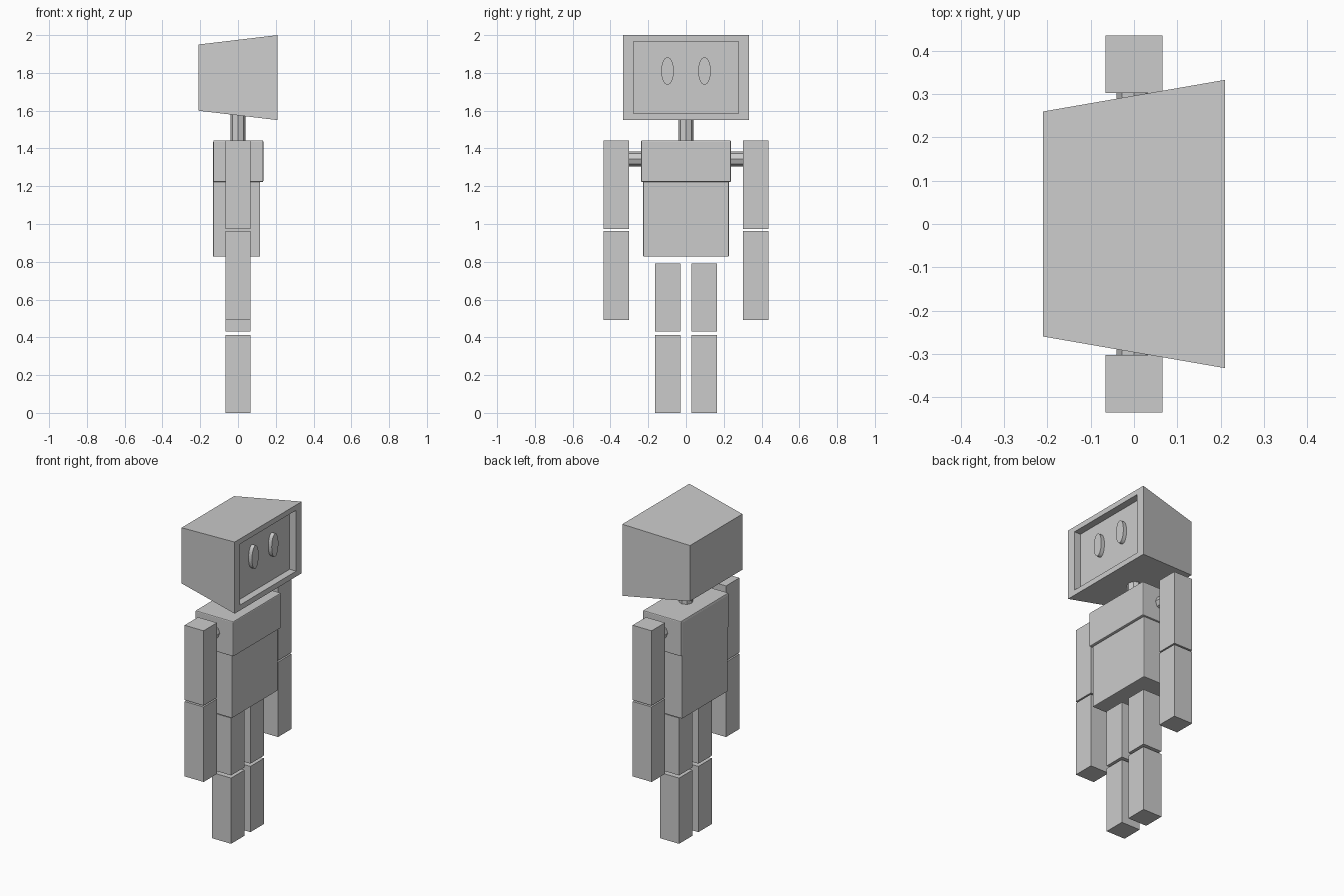
import bpy
import bmesh
import math

if "Cube" in bpy.data.objects:
    bpy.data.objects.remove(bpy.data.objects["Cube"])


def make_object(name, bm, bevel=0.0):
    bmesh.ops.recalc_face_normals(bm, faces=bm.faces)
    mesh = bpy.data.meshes.new(name)
    bm.to_mesh(mesh)
    bm.free()
    obj = bpy.data.objects.new(name, mesh)
    bpy.context.collection.objects.link(obj)
    if bevel:
        mod = obj.modifiers.new("edge_bevel", 'BEVEL')
        mod.width = bevel
        mod.segments = 2
    return obj


def box(name, x, y, z, bevel=0.0):
    """Box from (min, max) pairs on each axis."""
    bm = bmesh.new()
    bmesh.ops.create_cube(bm, size=1)
    for v in bm.verts:
        v.co = [r[0] if c < 0 else r[1] for c, r in zip(v.co, (x, y, z))]
    return make_object(name, bm, bevel)


def cylinder(name, location, radius, depth, sides, rotation=(0, 0, 0), scale=(1, 1, 1)):
    bm = bmesh.new()
    bmesh.ops.create_cone(bm, cap_ends=True, segments=sides,
                          radius1=radius, radius2=radius, depth=depth)
    obj = make_object(name, bm)
    obj.location, obj.rotation_euler, obj.scale = location, rotation, scale
    return obj


# Head: rectangular rings from the back, round the rim, into the screen recess
rings = [(-0.21, 0.26, 1.60, 1.95), (0.21, 0.333, 1.55, 2.0),
         (0.21, 0.278, 1.584, 1.967), (0.165, 0.278, 1.584, 1.967)]
bm = bmesh.new()
loops = [[bm.verts.new((x, y, z)) for y, z in ((-h, lo), (h, lo), (h, hi), (-h, hi))]
         for x, h, lo, hi in rings]
for a, b in zip(loops, loops[1:]):
    for i in range(4):
        j = (i + 1) % 4
        bm.faces.new((a[i], a[j], b[j], b[i]))
bm.faces.new(loops[0])
bm.faces.new(loops[-1])
make_object("head", bm)

# Neck and torso, with the chest piece wrapped round the top
cylinder("neck", (0, 0, 1.51), 0.04, 0.20, 8)
box("torso", (-0.132, 0.117), (-0.227, 0.227), (0.827, 1.435), 0.004)
box("chest", (-0.131, 0.134), (-0.238, 0.238), (1.222, 1.443), 0.006)

# Paired parts: eyes, shoulders, arms and legs
for side, s in (("right", -1), ("left", 1)):
    def span(a, b):
        return tuple(sorted((s * a, s * b)))

    # Oval eye on the screen
    cylinder(side + "_eye", (0.172, s * 0.098, 1.81), 1, 0.034, 32,
             (0, math.pi / 2, 0), (0.073, 0.033, 1))
    # Shoulder rod
    cylinder(side + "_shoulder", (0, s * 0.27, 1.345), 0.04, 0.12, 8,
             (math.pi / 2, 0, 0))
    # Arm segments
    box(side + "_upper_arm", (-0.066, 0.066), span(0.303, 0.436), (0.973, 1.443))
    box(side + "_lower_arm", (-0.066, 0.066), span(0.303, 0.436), (0.493, 0.964))
    # Leg segments
    box(side + "_upper_leg", (-0.066, 0.066), span(0.029, 0.163), (0.43, 0.79))
    box(side + "_lower_leg", (-0.066, 0.066), span(0.029, 0.163), (0.0, 0.413))
